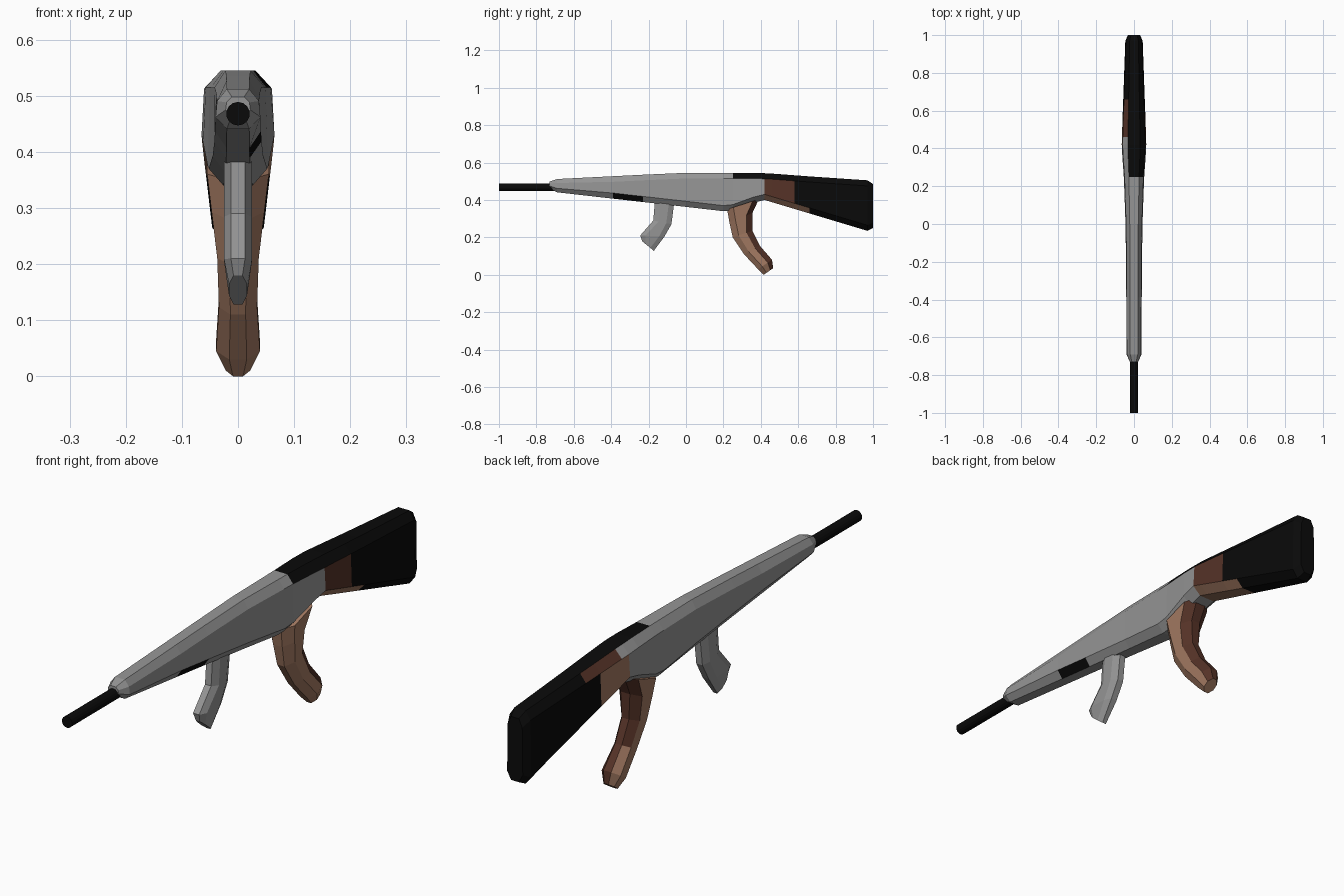
import bpy, bmesh, math
from mathutils import Vector, Matrix

if "Cube" in bpy.data.objects:
    bpy.data.objects.remove(bpy.data.objects["Cube"])


def material(name, rgb):
    m = bpy.data.materials.new(name)
    m.diffuse_color = (*rgb, 1)
    m.use_nodes = True
    m.node_tree.nodes["Principled BSDF"].inputs["Base Color"].default_value = m.diffuse_color
    return m


GREY, BLACK, TAN, BROWN = range(4)
MATS = [material("metal grey", (0.30, 0.30, 0.30)),
        material("black", (0.003, 0.003, 0.003)),
        material("tan wood", (0.36, 0.19, 0.12)),
        material("dark brown wood", (0.09, 0.032, 0.02))]


def finish(name, bm):
    bmesh.ops.recalc_face_normals(bm, faces=bm.faces)
    me = bpy.data.meshes.new(name)
    bm.to_mesh(me)
    bm.free()
    for m in MATS:
        me.materials.append(m)
    ob = bpy.data.objects.new(name, me)
    bpy.context.collection.objects.link(ob)
    return ob


def loft(name, sections, rule, inner=0.5, upper=1.0, cham=0.03):
    """Octagonal sections (ya, za, yb, zb, half width) joined into a solid.
    Sides: 0 right top chamfer, 1 right, 2 right low chamfer, 3 low,
    4 left low chamfer, 5 left, 6 left top chamfer, 7 top."""
    bm = bmesh.new()
    rings = []
    for ya, za, yb, zb, w in sections:
        a, b = Vector((0, ya, za)), Vector((0, yb, zb))
        c = min(0.3, cham / (b - a).length)
        half = [(inner * w, 0), (upper * w, c), (w, 1 - c), (inner * w, 1)]
        pts = half + [(-x, t) for x, t in reversed(half)]
        rings.append([bm.verts.new(a.lerp(b, t) + Vector((x, 0, 0))) for x, t in pts])
    for i, (r, s) in enumerate(zip(rings, rings[1:])):
        mid = (sections[i][0] + sections[i + 1][0]) / 2
        for j in range(8):
            k = (j + 1) % 8
            f = bm.faces.new((r[j], r[k], s[k], s[j]))
            f.material_index = rule(j, mid)
    for r, y in ((rings[0], sections[0][0]), (rings[-1], sections[-1][0])):
        bm.faces.new(r).material_index = rule(1, y)
    return finish(name, bm)


# Body and stock: one long loft of (y, top, bottom, half width)
stations = [(-0.73, .498, .465, .022), (-0.69, .512, .441, .040),
            (-0.39, .527, .407, .041), (-0.23, .535, .389, .042),
            (0.0, .545, .363, .045), (0.20, .545, .340, .052),
            (0.25, .545, .345, .054), (0.36, .545, .385, .062),
            (0.42, .543, .400, .065), (0.46, .541, .388, .064),
            (0.58, .532, .352, .060), (0.66, .526, .328, .057),
            (0.97, .505, .235, .046), (1.0, .485, .250, .032)]


def body_colour(side, y):
    if side == 2 and -0.39 < y < -0.23:      # black patch under the fore end
        return BLACK
    if side in (7, 0):                       # top strip
        return BLACK if y > 0.25 else GREY
    if side == 6:                            # left upper chamfer
        return GREY if y < 0.46 else BROWN if y < 0.66 else BLACK
    if y < 0.42:
        return GREY
    if side in (1, 5):                       # wooden band on the flanks
        return BLACK if y > 0.58 else BROWN if side == 1 else TAN
    return TAN if y < 0.66 else BLACK        # underside


loft("body_and_stock", [(y, t, y, b, w) for y, t, b, w in stations],
     body_colour, upper=0.93)

# Curved rear grip, darker along its back edge
loft("rear_grip", [(.220, .350, .390, .405, .055), (.232, .280, .355, .330, .047),
                   (.250, .200, .355, .235, .037), (.310, .110, .395, .155, .034),
                   (.385, .030, .460, .080, .039), (.415, .000, .466, .035, .022)],
     lambda s, y: BROWN if s in (2, 3) or (s == 4 and y < 0.32) else TAN,
     inner=0.4, cham=0.035)

# Angled front grip
loft("front_grip", [(-.165, .41, -.06, .41, .025), (-.175, .29, -.078, .27, .025),
                    (-.245, .21, -.115, .205, .025), (-.235, .18, -.172, .128, .016)],
     lambda s, y: GREY, inner=0.5, cham=0.028)

# Barrel
bm = bmesh.new()
bmesh.ops.create_cone(bm, cap_ends=True, segments=14, radius1=0.021, radius2=0.021,
                      depth=0.32, matrix=Matrix.Translation((0, -0.84, 0.468))
                      @ Matrix.Rotation(math.pi / 2, 4, 'X'))
for f in bm.faces:
    f.material_index = BLACK
finish("barrel", bm)
